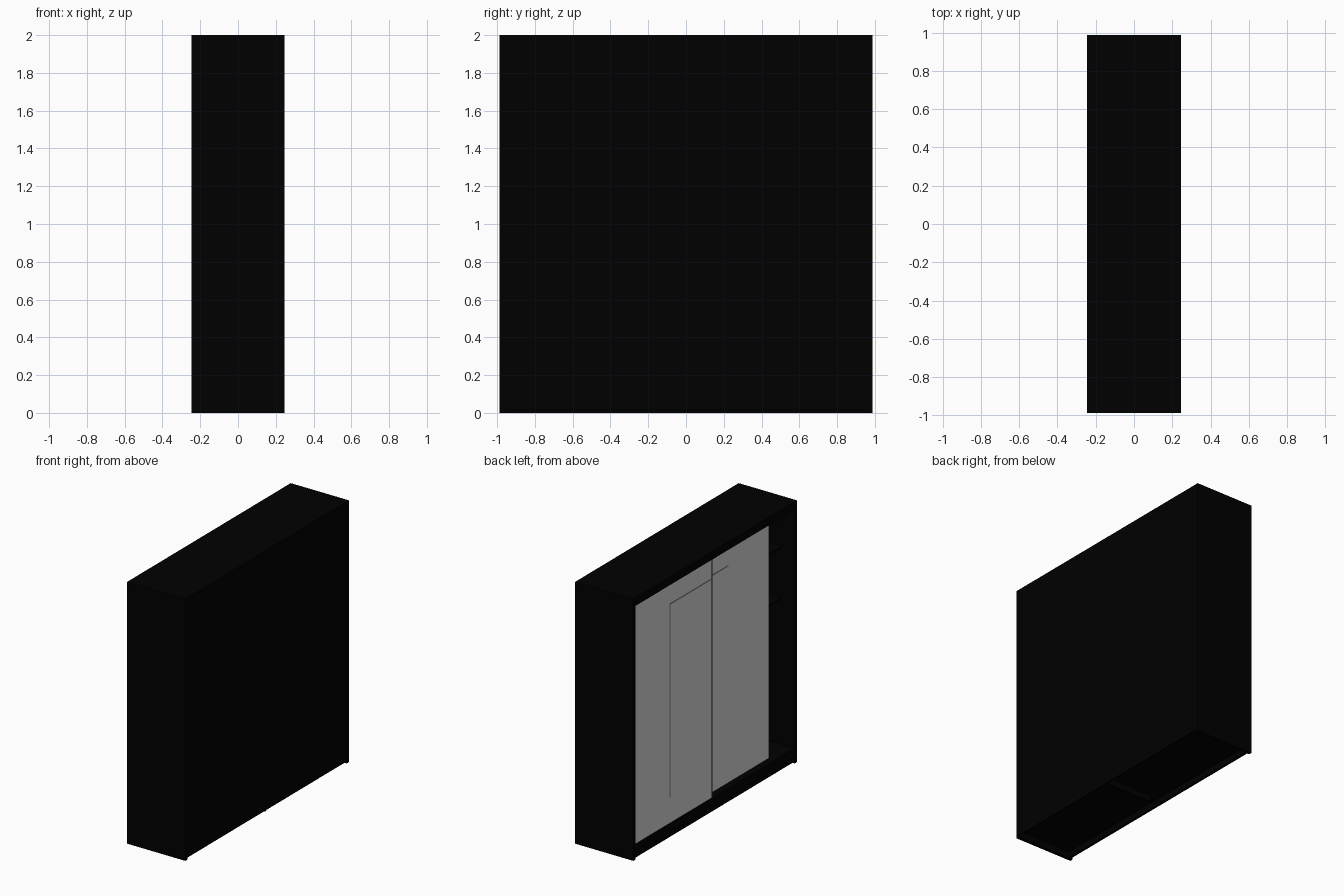
import bpy

cube = bpy.data.objects.get("Cube")
if cube:
    bpy.data.objects.remove(cube, do_unlink=True)


def material(name, value):
    m = bpy.data.materials.new(name)
    m.use_nodes = True
    colour = (value, value, value, 1.0)
    m.diffuse_color = colour
    m.node_tree.nodes["Principled BSDF"].inputs["Base Color"].default_value = colour
    return m


black = material("black", 0.0)
light_grey = material("light grey", 0.69)
dark_grey = material("dark grey", 0.25)


def box(name, x, y, z, mat):
    """Box from (min, max) pairs on each axis."""
    bpy.ops.mesh.primitive_cube_add(size=1)
    o = bpy.context.object
    o.name = o.data.name = name
    for v in o.data.vertices:
        v.co = [lo + (c + 0.5) * (hi - lo) for c, (lo, hi) in zip(v.co, (x, y, z))]
    o.data.materials.append(mat)
    return o


W, D, T = 0.988, 0.246, 0.027      # half width, half depth, board thickness
FLOOR, CEILING = 0.115, 1.938
INNER = W - T
BACK = D - 0.012                   # inner face of the back panel
UNDER = 0.047                      # underside of the floor

# Carcass: sides stand on the ground, the other boards hang between them
for name, s in (("left_end", 1), ("right_end", -1)):
    box(name + "_panel", (-D, D), tuple(sorted((s * INNER, s * W))), (0, 2), black)
box("top_panel", (-D, D), (-INNER, INNER), (CEILING, 2), black)
box("back_panel", (BACK, D), (-INNER, INNER), (0.015, CEILING), black)
box("floor_panel", (-D, BACK), (-INNER, INNER), (UNDER, FLOOR), black)
box("plinth_board", (-D + 0.018, -D + 0.036), (-INNER, INNER), (0, UNDER), black)

# Interior divider down to the ground, and shelves, set back behind the doors
INSET = -0.135
box("centre_divider", (INSET, BACK), (-0.01, 0.01), (0, CEILING), black)
for i, z in enumerate((1.24, 1.63)):
    box(f"shelf_{i + 1}", (INSET, BACK), (-INNER, -0.01), (z - 0.014, z), black)

# Two sliding doors on separate tracks, the rear one partly open
FRONT_X, REAR_X = -D + 0.006, -D + 0.055
box("front_door", (FRONT_X, FRONT_X + 0.025), (0.028, INNER), (FLOOR, CEILING), light_grey)
box("rear_door", (REAR_X, REAR_X + 0.025), (-0.73, 0.21), (FLOOR, CEILING), light_grey)

# Thin inlaid strips on the doors
strips = (
    ("front_door_upright_strip", FRONT_X, (0.53, 0.542), (0.31, 1.79)),
    ("front_door_cross_strip", FRONT_X, (0.028, 0.53), (1.784, 1.79)),
    ("front_door_edge_strip", FRONT_X, (0.028, 0.034), (FLOOR, CEILING)),
    ("rear_door_cross_strip", REAR_X, (-0.24, 0.21), (1.769, 1.775)),
)
for name, x, y, z in strips:
    box(name, (x - 0.002, x), y, z, dark_grey)
